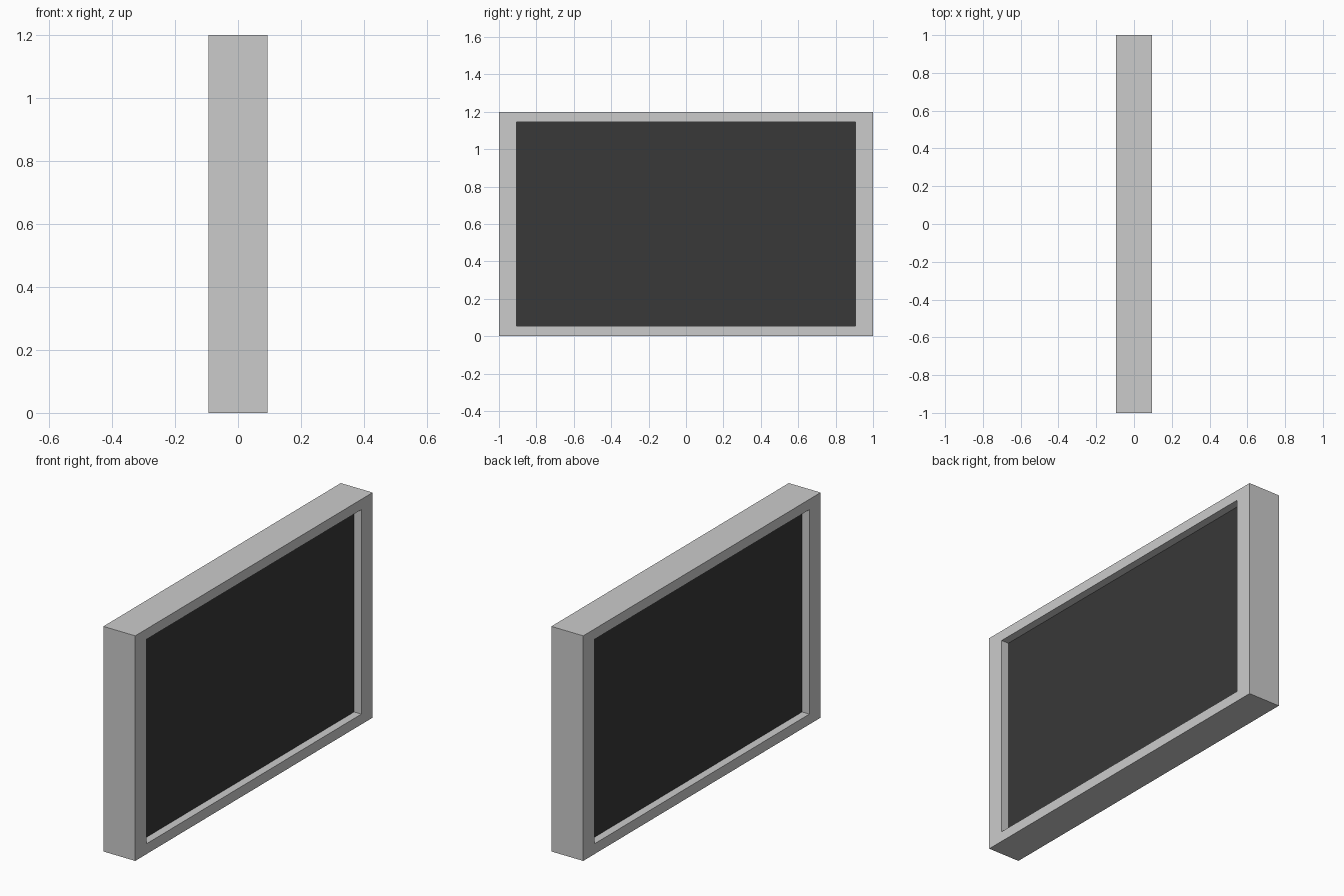
import bpy, bmesh

if "Cube" in bpy.data.objects:
    bpy.data.objects.remove(bpy.data.objects["Cube"])

HALF_DEPTH, HALF_WIDTH, HEIGHT = 0.094, 1.0, 1.2
OPEN_Y, OPEN_Z0, OPEN_Z1 = 0.905, 0.055, 1.145
PANEL_X = 0.051


def make_object(name, bm):
    bmesh.ops.recalc_face_normals(bm, faces=bm.faces)
    mesh = bpy.data.meshes.new(name)
    bm.to_mesh(mesh)
    bm.free()
    obj = bpy.data.objects.new(name, mesh)
    bpy.context.collection.objects.link(obj)
    return obj


def rectangle(bm, x, half_y, z0, z1):
    return [bm.verts.new((x, y, z)) for y, z in
            ((-half_y, z0), (half_y, z0), (half_y, z1), (-half_y, z1))]


def bridge(bm, a, b):
    for i in range(4):
        j = (i + 1) % 4
        bm.faces.new((a[i], a[j], b[j], b[i]))


# Frame: rectangular ring, open on both broad sides
bm = bmesh.new()
loops = [
    rectangle(bm, -HALF_DEPTH, HALF_WIDTH, 0, HEIGHT),
    rectangle(bm, HALF_DEPTH, HALF_WIDTH, 0, HEIGHT),
    rectangle(bm, HALF_DEPTH, OPEN_Y, OPEN_Z0, OPEN_Z1),
    rectangle(bm, -HALF_DEPTH, OPEN_Y, OPEN_Z0, OPEN_Z1),
]
for i in range(4):
    bridge(bm, loops[i], loops[(i + 1) % 4])
make_object("frame", bm)

# Dark panel: slab recessed from both sides of the frame
bm = bmesh.new()
back = rectangle(bm, -PANEL_X, OPEN_Y, OPEN_Z0, OPEN_Z1)
front = rectangle(bm, PANEL_X, OPEN_Y, OPEN_Z0, OPEN_Z1)
bridge(bm, back, front)
bm.faces.new(back)
bm.faces.new(front)
panel = make_object("panel", bm)

dark = bpy.data.materials.new("dark_panel")
dark.diffuse_color = (0.04, 0.04, 0.04, 1)
dark.use_nodes = True
dark.node_tree.nodes["Principled BSDF"].inputs["Base Color"].default_value = dark.diffuse_color
panel.data.materials.append(dark)
